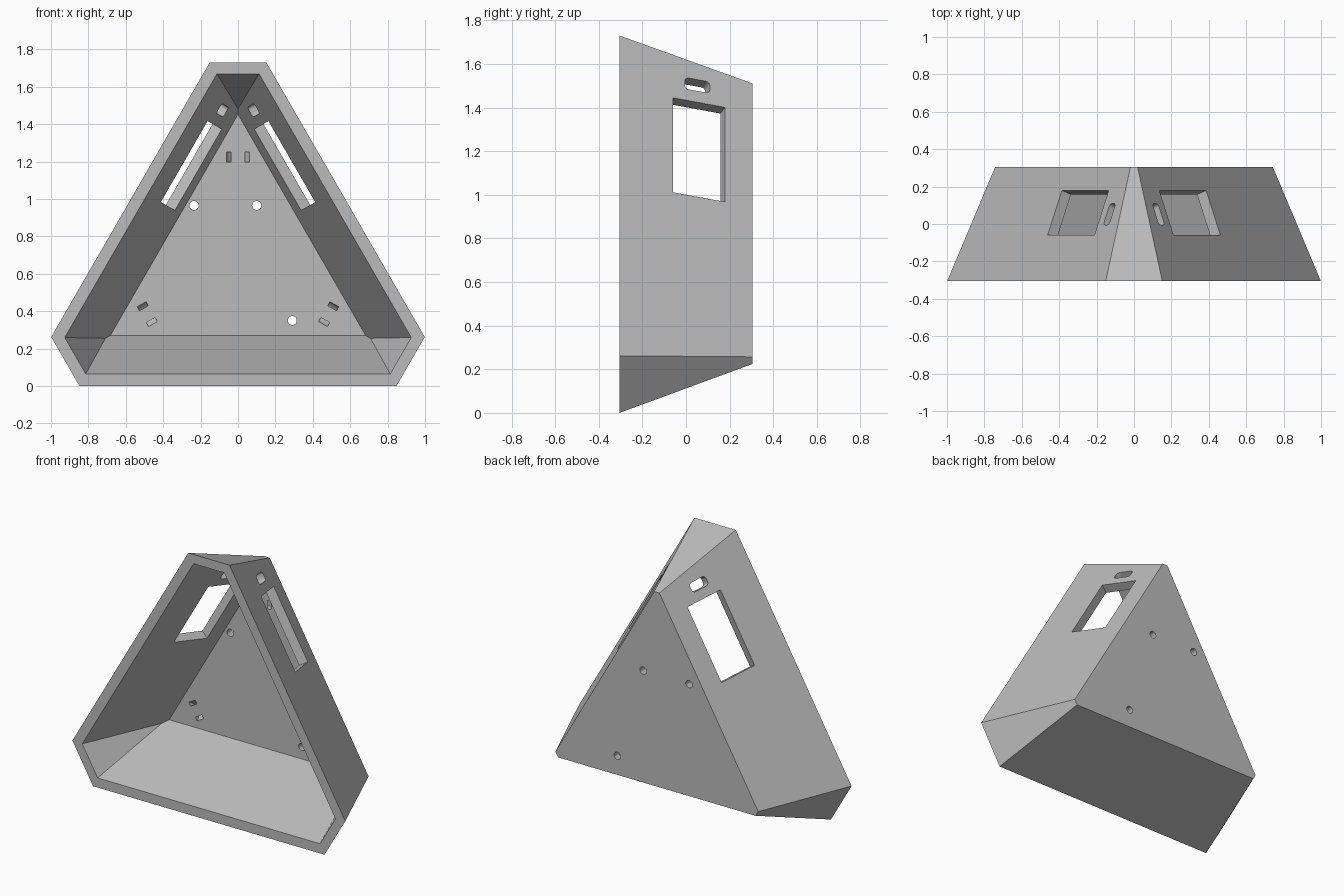
import bpy, bmesh, math
from mathutils import Vector, Matrix

cube = bpy.data.objects.get("Cube")
if cube:
    bpy.data.objects.remove(cube)

CENTRE = Vector((0, 0, 0.664))
FRONT, BACK, FLOOR = -0.305, 0.305, 0.255
WALL_SLOPE, CORNER_SLOPE = 0.368, 0.36
Y = Vector((0, 1, 0))
TURNS = [Matrix.Rotation(math.radians(a), 3, 'Y') for a in (0, 120, 240)]

grey = bpy.data.materials.new("grey plastic")
grey.use_nodes = True
COLOUR = (0.5, 0.5, 0.5, 1)
grey.diffuse_color = COLOUR
grey.node_tree.nodes["Principled BSDF"].inputs["Base Color"].default_value = COLOUR


def finish(bm, name):
    bmesh.ops.recalc_face_normals(bm, faces=bm.faces)
    mesh = bpy.data.meshes.new(name)
    bm.to_mesh(mesh)
    bm.free()
    mesh.materials.append(grey)
    obj = bpy.data.objects.new(name, mesh)
    bpy.context.collection.objects.link(obj)
    return obj


def tapered_solid(name, wall, corner, front, back):
    """Truncated triangle that narrows to the back, cut from a block by planes."""
    bm = bmesh.new()
    bmesh.ops.create_cube(bm, size=6)
    planes = [(Y * front, -Y), (Y * back, Y)]
    for turn in TURNS:
        out = turn @ Vector((0, 0, -1))
        planes.append((CENTRE + out * wall + Y * FRONT, out + Y * WALL_SLOPE))
        planes.append((CENTRE - out * corner + Y * FRONT, -out + Y * CORNER_SLOPE))
    for point, normal in planes:
        bmesh.ops.bisect_plane(bm, geom=bm.verts[:] + bm.edges[:] + bm.faces[:],
                               plane_co=point, plane_no=normal.normalized(), clear_outer=True)
        bmesh.ops.holes_fill(bm, edges=[e for e in bm.edges if e.is_boundary])
    return finish(bm, name)


def prism(name, w, h, radius, frame, low, high):
    """Rounded rectangle extruded along the local z of a frame."""
    pts = []
    steps = 8 if radius else 0
    for i, (sx, sy) in enumerate(((1, 1), (-1, 1), (-1, -1), (1, -1))):
        for k in range(steps + 1):
            a = math.pi / 2 * (i + (k / steps if steps else 0))
            pts.append((sx * (w / 2 - radius) + radius * math.cos(a),
                        sy * (h / 2 - radius) + radius * math.sin(a)))
    bm = bmesh.new()
    face = bm.faces.new([bm.verts.new((x, y, low)) for x, y in pts])
    top = bmesh.ops.extrude_face_region(bm, geom=[face])["geom"]
    bmesh.ops.translate(bm, vec=(0, 0, high - low),
                        verts=[g for g in top if isinstance(g, bmesh.types.BMVert)])
    bmesh.ops.remove_doubles(bm, verts=bm.verts, dist=1e-5)
    bm.transform(frame)
    return finish(bm, name)


def ring(name, inner, outer, z0, z1, y, turn):
    """Square-section ring about a vertical axis, turned round the body."""
    bm = bmesh.new()
    n = 32
    rows = []
    for i in range(n):
        a = math.tau * i / n
        rows.append([bm.verts.new(CENTRE + turn @ Vector((r * math.cos(a), y + r * math.sin(a), z)))
                     for r, z in ((inner, z0), (outer, z0), (outer, z1), (inner, z1))])
    for i in range(n):
        p, q = rows[i], rows[(i + 1) % n]
        for j in range(4):
            k = (j + 1) % 4
            bm.faces.new((p[j], p[k], q[k], q[j]))
    return finish(bm, name)


def wall_frame(turn, s, y):
    """Frame on the outside of one wall: along it, toward the back, outward."""
    out = turn @ Vector((0, 0, -1))
    along = turn @ Vector((1, 0, 0))
    normal = (out + Y * WALL_SLOPE).normalized()
    depth = along.cross(normal)
    origin = CENTRE + out * (0.664 - WALL_SLOPE * (y - FRONT)) + Y * y + along * s
    return Matrix.Translation(origin) @ Matrix((along, depth, normal)).transposed().to_4x4()


# Hollow tapered body with a closed back
body = tapered_solid("triangular_housing", 0.664, 1.066, FRONT, BACK)
cutters = [tapered_solid("cavity", 0.6, 1.005, -0.45, FLOOR)]

# Two windows and two end slots in every wall, tie channels in the back plate
for turn in TURNS:
    for side in (-1, 1):
        cutters.append(prism("window", 0.5, 0.253, 0, wall_frame(turn, side * 0.32, 0.06), -0.1, 0.05))
        cutters.append(prism("slot", 0.06, 0.122, 0.02, wall_frame(turn, side * 0.66, 0.052), -0.1, 0.05))
    cutters.append(ring("tie_channel", 0.042, 0.065, 0.533, 0.587, FLOOR - 0.02, turn))

# Cable hole and socket opening in the bottom wall
cutters.append(prism("cable_hole", 0.11, 0.11, 0.055, wall_frame(TURNS[0], -0.25, -0.16), -0.1, 0.05))
cutters.append(prism("socket", 0.14, 0.115, 0, wall_frame(TURNS[0], 0.155, -0.19), -0.1, 0.05))

# Screw holes through the back plate
for x, z in ((-0.235, 0.965), (0.1, 0.965), (0.29, 0.35)):
    frame = Matrix.Translation((x, 0.28, z)) @ Matrix.Rotation(math.pi / 2, 4, 'X')
    cutters.append(prism("screw_hole", 0.048, 0.048, 0.024, frame, -0.1, 0.1))

bpy.context.view_layer.objects.active = body
body.select_set(True)
for cutter in cutters:
    cutter.hide_render = True
    cut = body.modifiers.new(cutter.name, 'BOOLEAN')
    cut.operation = 'DIFFERENCE'
    cut.solver = 'EXACT'
    cut.object = cutter
    bpy.ops.object.modifier_apply(modifier=cut.name)
    bpy.data.objects.remove(cutter)
bpy.ops.object.shade_smooth_by_angle(angle=math.radians(25))
